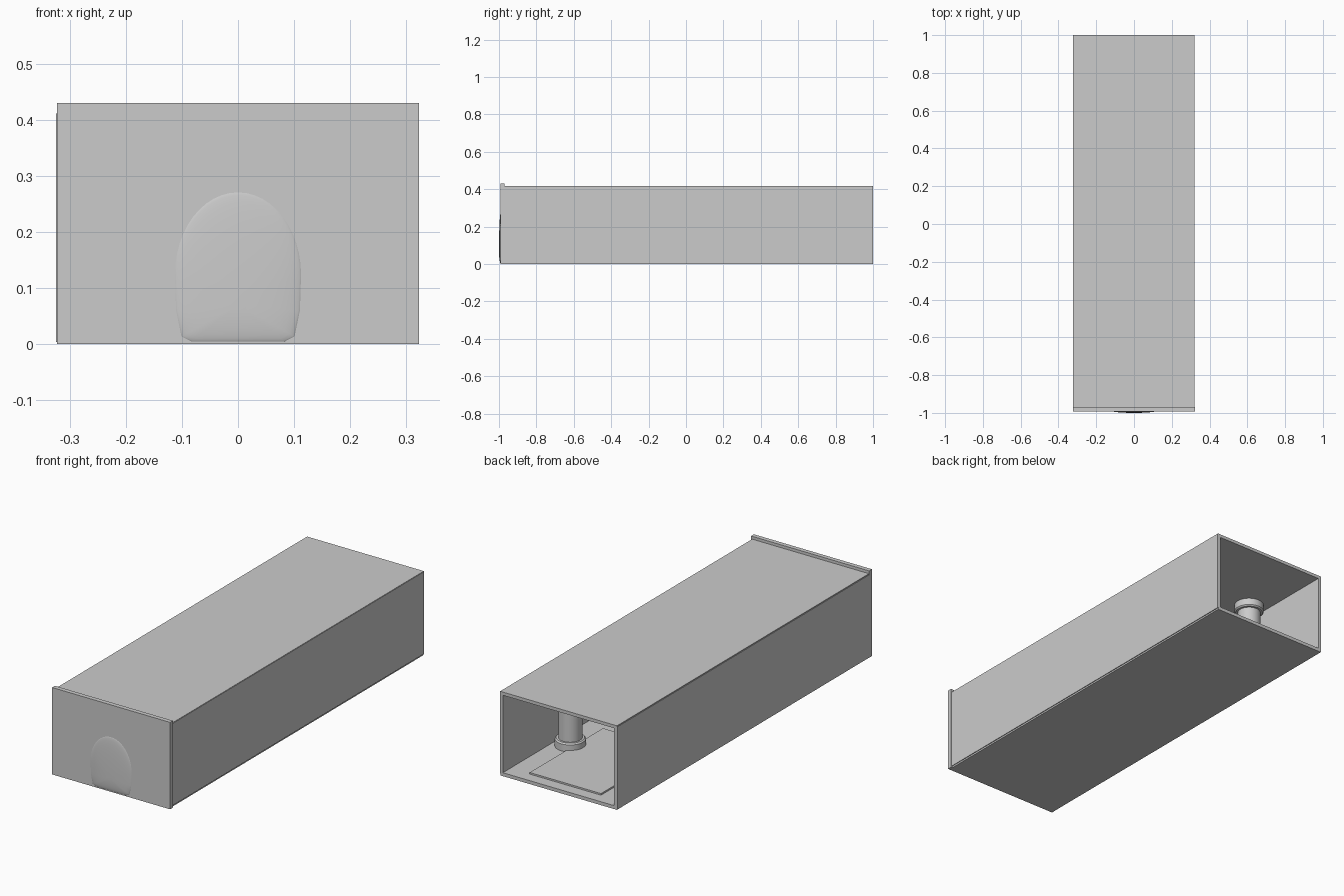
import bpy, bmesh, math

if "Cube" in bpy.data.objects:
    bpy.data.objects.remove(bpy.data.objects["Cube"])


def box(name, x0, x1, y0, y1, z0, z1):
    bm = bmesh.new()
    bmesh.ops.create_cube(bm, size=1)
    for v in bm.verts:
        v.co = ((x0 + x1) / 2 + v.co.x * (x1 - x0),
                (y0 + y1) / 2 + v.co.y * (y1 - y0),
                (z0 + z1) / 2 + v.co.z * (z1 - z0))
    return finish(name, bm)


def finish(name, bm, smooth=False):
    bmesh.ops.recalc_face_normals(bm, faces=bm.faces)
    me = bpy.data.meshes.new(name)
    bm.to_mesh(me)
    bm.free()
    ob = bpy.data.objects.new(name, me)
    bpy.context.collection.objects.link(ob)
    if smooth:
        bpy.ops.object.select_all(action='DESELECT')
        ob.select_set(True)
        bpy.context.view_layer.objects.active = ob
        bpy.ops.object.shade_smooth_by_angle(angle=math.radians(35))
    return ob


def lathe(name, profile, x, y, sides=40):
    # closed solid from (radius, height) pairs
    bm = bmesh.new()
    rings = []
    for r, z in profile:
        rings.append([bm.verts.new((x + r * math.cos(2 * math.pi * i / sides),
                                    y + r * math.sin(2 * math.pi * i / sides), z))
                      for i in range(sides)])
    for a, b in zip(rings, rings[1:]):
        for i in range(sides):
            j = (i + 1) % sides
            bm.faces.new((a[i], a[j], b[j], b[i]))
    bm.faces.new(rings[0])
    bm.faces.new(rings[-1])
    return finish(name, bm, True)


# sleeve panels, open at the back
FRONT, BACK = -0.975, 1.0
box("floor_panel", -0.322, 0.315, FRONT, BACK, 0.0, 0.017)
box("roof_panel", -0.322, 0.317, FRONT, BACK, 0.400, 0.416)
box("left_wall", -0.324, -0.307, FRONT, BACK, 0.004, 0.411)
box("right_wall", 0.302, 0.319, FRONT, BACK, 0.008, 0.414)

# front plate, slightly taller than the sleeve
box("front_plate", -0.323, 0.323, -0.992, -0.970, 0.0, 0.430)

# raised arched bump on the front plate
outline = [(-0.085, 0.003), (0.085, 0.003), (0.103, 0.012), (0.113, 0.06)]
outline += [(0.115 * math.cos(t), 0.125 + 0.15 * math.sin(t))
            for t in [math.pi * i / 24 for i in range(25)]]
outline += [(-0.113, 0.06), (-0.103, 0.012)]
bm = bmesh.new()
rings = []
for k in range(10):
    t = math.pi / 2 * k / 10
    s, d = math.cos(t), math.sin(t)
    rings.append([bm.verts.new((x * s, -0.990 - 0.010 * d, 0.07 + (z - 0.07) * s))
                  for x, z in outline])
n = len(outline)
for a, b in zip(rings, rings[1:]):
    for i in range(n):
        j = (i + 1) % n
        bm.faces.new((a[i], a[j], b[j], b[i]))
bm.faces.new(rings[-1])
bm.faces.new(rings[0])
finish("front_bump", bm, True)

# thin plate lying on the floor inside
box("inner_plate", -0.195, 0.195, 0.37, 0.943, 0.015, 0.025)

# flanged posts between floor and roof
post = [(0.070, 0.016), (0.070, 0.052), (0.064, 0.058), (0.054, 0.058),
        (0.054, 0.360), (0.064, 0.360), (0.070, 0.366), (0.070, 0.402)]
for side, x in (("left", -0.22), ("right", 0.22)):
    lathe(side + "_post", post, x, 0.59)
